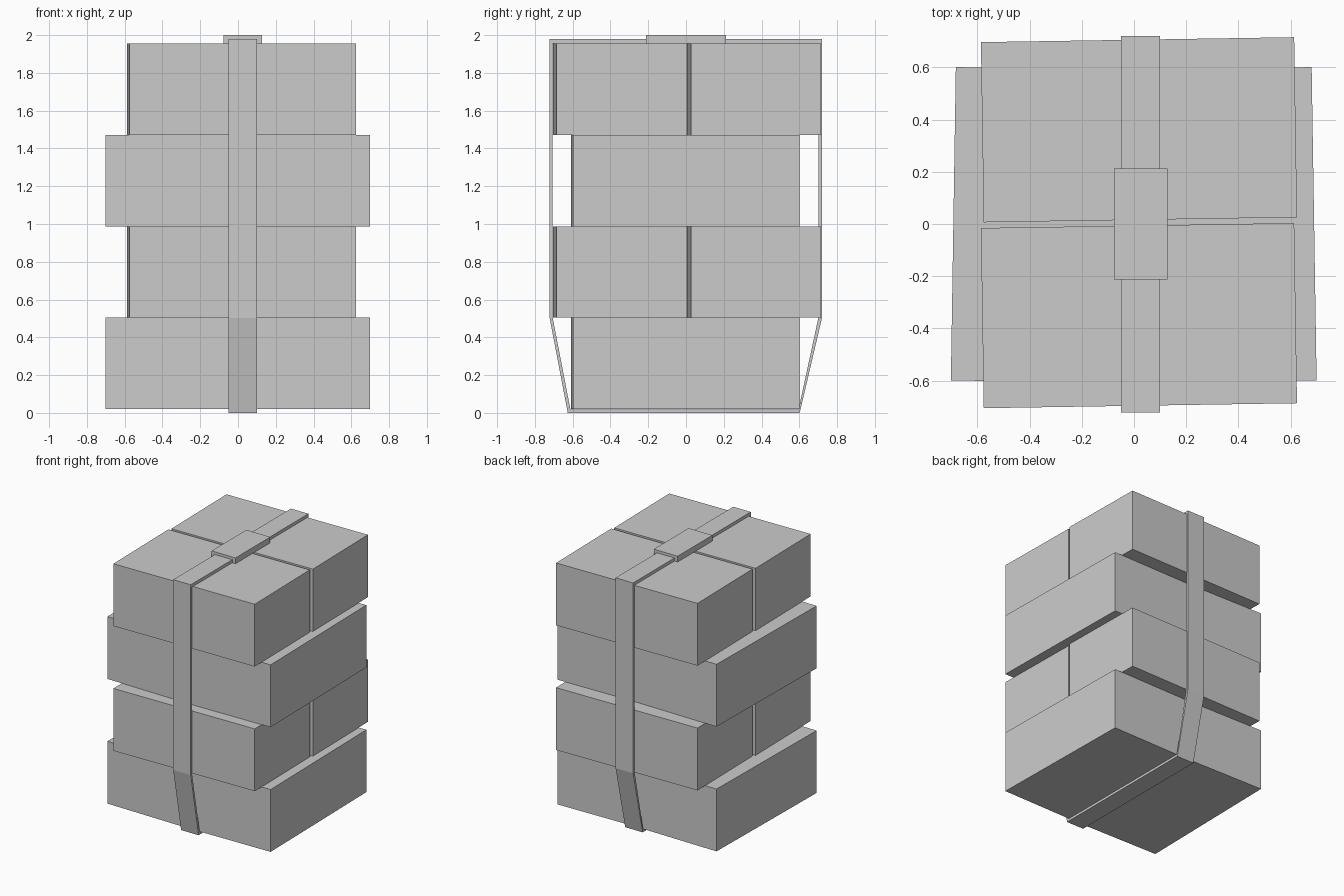
import bpy, bmesh
from mathutils import Matrix

if "Cube" in bpy.data.objects:
    bpy.data.objects.remove(bpy.data.objects["Cube"])


def make_object(name, bm):
    bmesh.ops.recalc_face_normals(bm, faces=bm.faces)
    mesh = bpy.data.meshes.new(name)
    bm.to_mesh(mesh)
    bm.free()
    ob = bpy.data.objects.new(name, mesh)
    bpy.context.collection.objects.link(ob)
    return ob


def box(name, center, size, angle=0.0):
    bm = bmesh.new()
    bmesh.ops.create_cube(bm, size=1, matrix=Matrix.Diagonal((*size, 1)))
    ob = make_object(name, bm)
    ob.location = center
    ob.rotation_euler.z = angle
    return ob


# Four crossed layers, two bricks per layer, each slightly askew
BASE, HEIGHT, TILT = 0.021, 0.4835, 0.0158
LONG, SHORT = 1.2, 0.69
for i in range(4):
    z = BASE + HEIGHT * (i + 0.5)
    if i % 2 == 0:
        for side, x in (("left", -0.347), ("right", 0.345)):
            tilt = TILT if x > 0 else -TILT
            box(f"layer_{i + 1}_{side}_block", (x, -0.0045, z), (SHORT, LONG, HEIGHT), tilt)
    else:
        for side, y in (("front", -0.351), ("back", 0.361)):
            box(f"layer_{i + 1}_{side}_block", (0.019, y, z), (LONG, SHORT, HEIGHT), TILT)

# Strap wrapped around the stack: outer and inner (y, z) outlines
outer = [(-0.722, 1.979), (0.72, 1.979), (0.72, 0.503), (0.602, 0.0), (-0.626, 0.0), (-0.722, 0.503)]
inner = [(-0.706, 1.955), (0.701, 1.955), (0.701, 0.505), (0.596, 0.019), (-0.612, 0.019), (-0.706, 0.505)]
bm = bmesh.new()
rings = [[bm.verts.new((x, y, z)) for y, z in loop]
         for x, loop in ((-0.05, outer), (0.1, outer), (0.1, inner), (-0.05, inner))]
n = len(outer)
for r in range(4):
    a, b = rings[r], rings[(r + 1) % 4]
    for k in range(n):
        m = (k + 1) % n
        bm.faces.new((a[k], a[m], b[m], b[k]))
make_object("strap", bm)

# Clasp on top of the strap
box("strap_clasp", (0.025, 0.0, 1.9775), (0.205, 0.426, 0.045))
